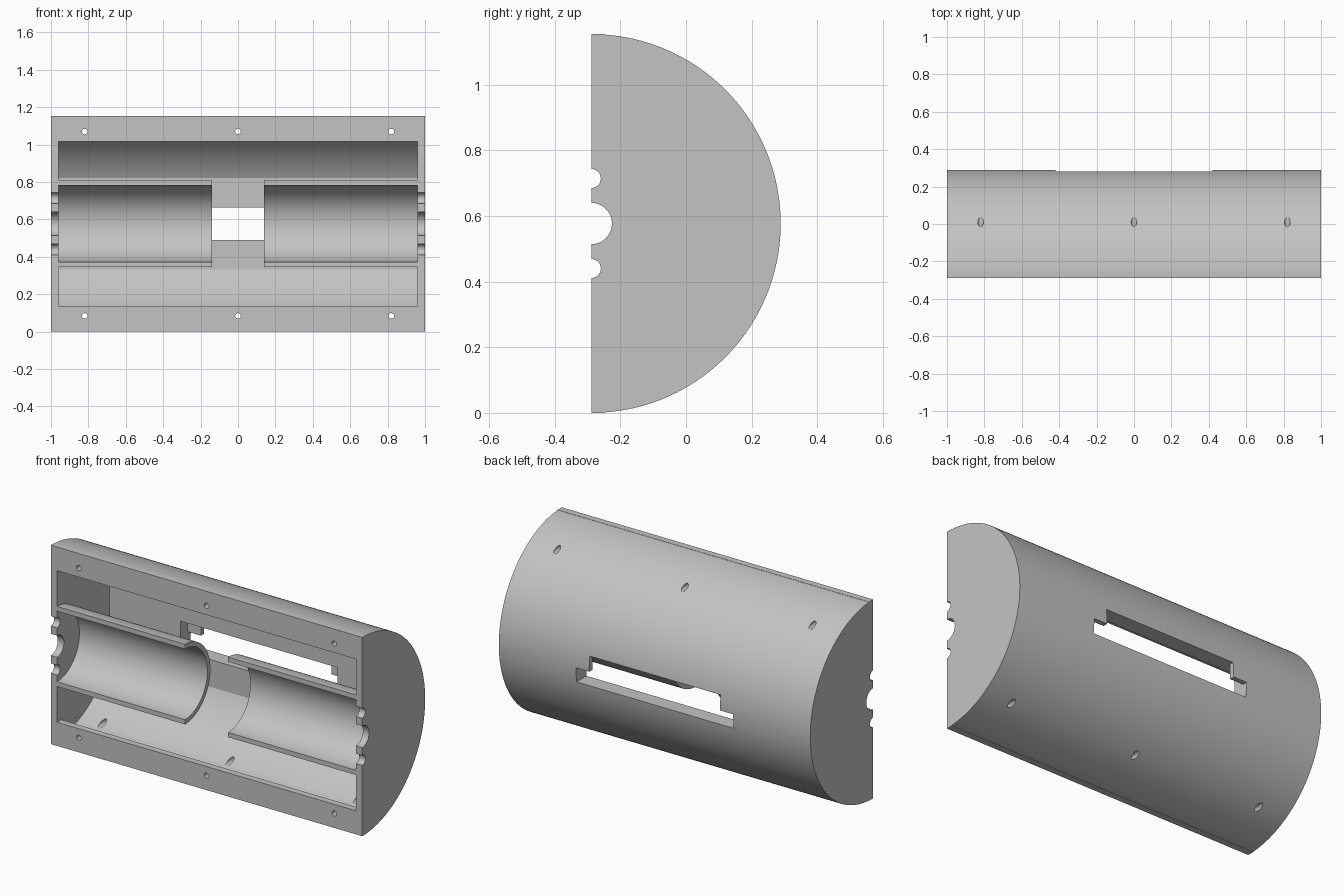
import bpy, bmesh, math

if "Cube" in bpy.data.objects:
    bpy.data.objects.remove(bpy.data.objects["Cube"])

R, WALL, FRONT, MID = 0.577, 0.0385, -0.2885, 0.577   # outer radius, wall, front plane y, axis z

grey = bpy.data.materials.new("grey plastic")
grey.diffuse_color = (0.55, 0.55, 0.55, 1)
grey.use_nodes = True
grey.node_tree.nodes["Principled BSDF"].inputs["Base Color"].default_value = grey.diffuse_color


def prism(name, pts, x0, x1):
    """Extrude a (depth from front, height from axis) outline along x."""
    bm = bmesh.new()
    a = [bm.verts.new((x0, FRONT + d, MID + h)) for d, h in pts]
    b = [bm.verts.new((x1, FRONT + d, MID + h)) for d, h in pts]
    n = len(pts)
    bm.faces.new(a)
    bm.faces.new(b[::-1])
    for i in range(n):
        bm.faces.new((a[i], b[i], b[(i + 1) % n], a[(i + 1) % n]))
    bmesh.ops.recalc_face_normals(bm, faces=bm.faces)
    me = bpy.data.meshes.new(name)
    bm.to_mesh(me)
    bm.free()
    me.materials.append(grey)
    ob = bpy.data.objects.new(name, me)
    bpy.context.collection.objects.link(ob)
    return ob


def arc(r, a0, a1, n):
    """Arc points; angle 90 is the top, 0 is the back, -90 the bottom."""
    angs = [math.radians(a0 + (a1 - a0) * i / n) for i in range(n + 1)]
    return [(r * math.cos(t), r * math.sin(t)) for t in angs]


def box(d0, d1, h0, h1, x):
    return prism("cutter", [(d0, h0), (d1, h0), (d1, h1), (d0, h1)], -x, x)


def cut(target, cutter):
    mod = target.modifiers.new("cut", 'BOOLEAN')
    mod.operation, mod.solver, mod.object = 'DIFFERENCE', 'EXACT', cutter
    bpy.context.view_layer.objects.active = target
    bpy.ops.object.modifier_apply(modifier=mod.name)
    bpy.data.objects.remove(cutter)


def smooth(ob):
    bpy.ops.object.select_all(action='DESELECT')
    ob.select_set(True)
    bpy.context.view_layer.objects.active = ob
    bpy.ops.object.shade_smooth_by_angle(angle=math.radians(25))


# half-round shell with a straight-edged front flange
edge = math.degrees(math.acos(WALL / R))
shell = prism("shell", [(0, R)] + [(WALL, R)] + arc(R, edge, -edge, 96) + [(WALL, -R), (0, -R)], -1, 1)

# hollow behind the flange, with a flat back wall
ri, back = R - WALL, 0.48
a_front, a_back = (math.degrees(math.acos(d / ri)) for d in (WALL, back))
cut(shell, prism("cutter", arc(ri, a_front, a_back, 32) + arc(ri, -a_back, -a_front, 32), -0.96, 0.96))

# rectangular front opening
cut(shell, box(-0.1, 0.1, -0.44, 0.44, 0.96))

# back window: wide recess, narrow upper slot, wide lower slot
cut(shell, box(0.4, 0.548, -0.086, 0.086, 0.505))
cut(shell, box(0.4, 0.7, -0.08599, 0.08599, 0.42))
cut(shell, box(0.4, 0.7, -0.08598, -0.002, 0.50499))

# screw holes through flange and shell
for x in (-0.82, 0, 0.82):
    for h in (-0.493, 0.493):
        bpy.ops.mesh.primitive_cylinder_add(vertices=24, radius=0.015, depth=1.6,
                                            location=(x, 0, MID + h), rotation=(math.pi / 2, 0, 0))
        cut(shell, bpy.context.object)

# half-round notches in both end walls
for x0, x1 in ((-1.1, -0.94), (0.94, 1.1)):
    for h, r in ((0, 0.063), (0.137, 0.029), (-0.137, 0.029)):
        pts = [(d, h + z) for d, z in arc(r, 180, -180, 32)[:-1]]
        cut(shell, prism("cutter", pts, x0, x1))
smooth(shell)

# two half-tube cradles separated by a gap
cradle = arc(0.2325, 90, -90, 40) + arc(0.205, -90, 90, 40)
for name, x0, x1 in (("left_cradle", -0.96, -0.138), ("right_cradle", 0.138, 0.96)):
    smooth(prism(name, cradle, x0, x1))
